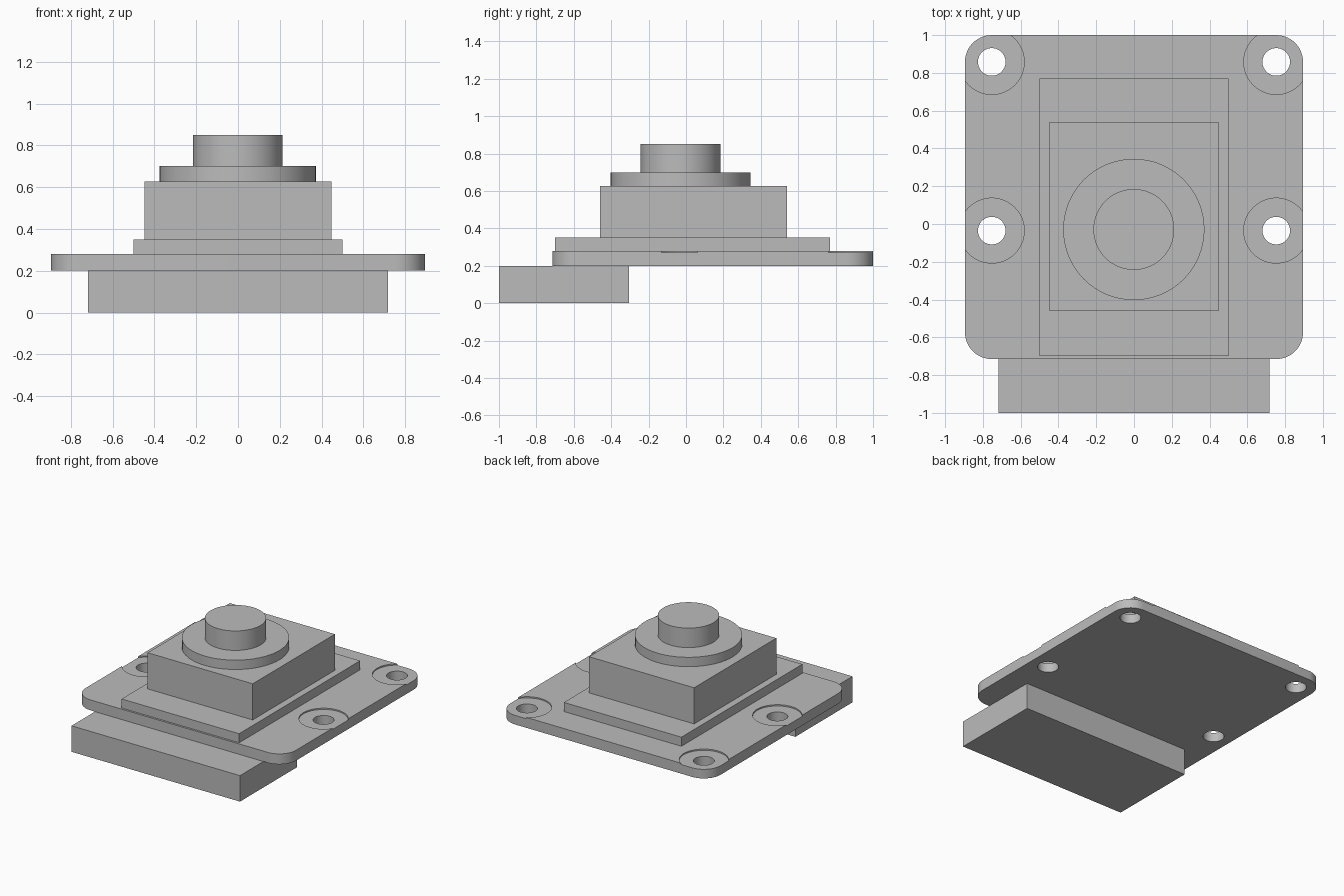
import bpy
import bmesh
from math import cos, sin, pi, radians

cube = bpy.data.objects.get("Cube")
if cube:
    bpy.data.objects.remove(cube, do_unlink=True)

# One neutral grey for the whole module
grey = bpy.data.materials.new("neutral grey")
grey.use_nodes = True
GREY = (0.5, 0.5, 0.5, 1)
grey.diffuse_color = GREY
grey.node_tree.nodes["Principled BSDF"].inputs["Base Color"].default_value = GREY


def prism(name, outline, z0, z1):
    """Extrude a counter-clockwise outline from z0 up to z1."""
    bm = bmesh.new()
    low = [bm.verts.new((x, y, z0)) for x, y in outline]
    high = [bm.verts.new((x, y, z1)) for x, y in outline]
    bm.faces.new(low[::-1])
    bm.faces.new(high)
    n = len(outline)
    for i in range(n):
        j = (i + 1) % n
        bm.faces.new((low[i], low[j], high[j], high[i]))
    mesh = bpy.data.meshes.new(name)
    bm.to_mesh(mesh)
    bm.free()
    mesh.materials.append(grey)
    obj = bpy.data.objects.new(name, mesh)
    bpy.context.collection.objects.link(obj)
    return obj


def activate(obj):
    bpy.ops.object.select_all(action="DESELECT")
    obj.select_set(True)
    bpy.context.view_layer.objects.active = obj


def smooth(obj):
    activate(obj)
    bpy.ops.object.shade_smooth_by_angle(angle=radians(30))


def arc(cx, cy, r, start, sweep, steps):
    angles = [start + sweep * i / steps for i in range(steps + 1)]
    return [(cx + r * cos(a), cy + r * sin(a)) for a in angles]


def box(name, half_x, y0, y1, z0, z1):
    return prism(name, [(-half_x, y0), (half_x, y0), (half_x, y1), (-half_x, y1)], z0, z1)


def disc(name, cx, cy, r, z0, z1):
    obj = prism(name, arc(cx, cy, r, 0, 2 * pi, 64)[:-1], z0, z1)
    smooth(obj)
    return obj


def cut(target, cutter):
    mod = target.modifiers.new("cut", "BOOLEAN")
    mod.operation = "DIFFERENCE"
    mod.solver = "EXACT"
    mod.object = cutter
    cutter.hide_render = True
    activate(target)
    bpy.ops.object.modifier_apply(modifier=mod.name)
    bpy.data.objects.remove(cutter, do_unlink=True)


# Circuit board with rounded corners
HALF_X, FRONT, BACK, R = 0.895, -0.715, 1.0, 0.142
BOTTOM, TOP = 0.2, 0.28
corners = [(1, BACK - R), (-1, BACK - R), (-1, FRONT + R), (1, FRONT + R)]
outline = []
for i, (side, y) in enumerate(corners):
    outline += arc(side * (HALF_X - R), y, R, i * pi / 2, pi / 2, 14)
board = prism("circuit_board", outline, BOTTOM, TOP)

# Mounting holes with shallow round recesses
for x in (-0.753, 0.753):
    for y in (-0.035, 0.858):
        cut(board, disc("recess_cutter", x, y, 0.172, 0.27, 0.4))
        cut(board, disc("hole_cutter", x, y, 0.073, 0.1, 0.4))
smooth(board)

# Connector under the front edge
box("connector", 0.717, -1.0, -0.305, 0, BOTTOM)

# Stepped camera housing
box("housing_base", 0.5, -0.7, 0.77, TOP, 0.35)
box("housing_body", 0.447, -0.46, 0.54, 0.35, 0.628)

# Round lens flange and barrel
disc("lens_flange", -0.001, -0.029, 0.374, 0.628, 0.7)
disc("lens_barrel", -0.001, -0.029, 0.214, 0.7, 0.85)
